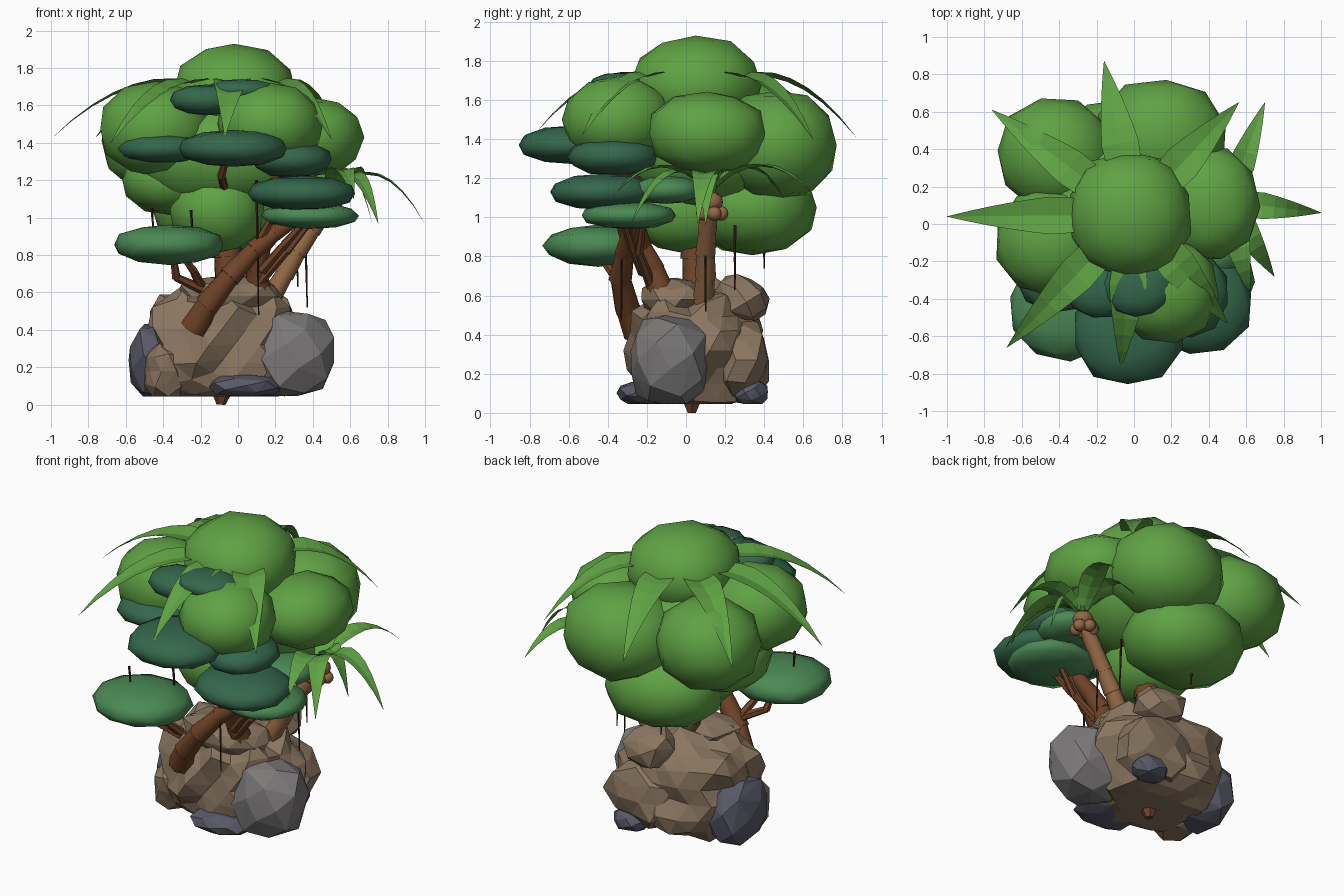
import bpy, bmesh, math, random
from mathutils import Vector, Matrix, noise

if "Cube" in bpy.data.objects:
    bpy.data.objects.remove(bpy.data.objects["Cube"])

random.seed(4)


def mat(name, r, g, b):
    m = bpy.data.materials.new(name)
    m.diffuse_color = (r, g, b, 1)
    m.use_nodes = True
    m.node_tree.nodes["Principled BSDF"].inputs["Base Color"].default_value = m.diffuse_color
    return m


LEAF = mat("bright_leaf_green", .115, .36, .058)
MID = mat("mid_green", .07, .25, .09)
DARK = mat("dark_green", .035, .135, .072)
EARTH = mat("brown_rock", .255, .18, .118)
GREY = mat("grey_stone", .20, .19, .19)
SLATE = mat("slate_stone", .10, .10, .14)
BARK = mat("bark_brown", .165, .057, .022)
PALM = mat("palm_bark", .29, .14, .06)
VINE = mat("vine_brown", .045, .018, .01)


def finish(name, bm, material, smooth=False):
    me = bpy.data.meshes.new(name)
    bmesh.ops.recalc_face_normals(bm, faces=bm.faces)
    bm.to_mesh(me)
    bm.free()
    me.materials.append(material)
    ob = bpy.data.objects.new(name, me)
    bpy.context.collection.objects.link(ob)
    for p in me.polygons:
        p.use_smooth = smooth
    return ob


def blob(name, c, r, material, power=2.25):
    """Smooth foliage ball, slightly boxy and irregular, spun about z."""
    bm = bmesh.new()
    bmesh.ops.create_icosphere(bm, subdivisions=2, radius=1)
    spin = Matrix.Rotation(random.uniform(0, 6), 3, 'Z')
    for v in bm.verts:
        p = spin @ v.co
        p /= sum(abs(a) ** power for a in p) ** (1 / power)
        p *= random.uniform(1.0, 1.05)
        v.co = Vector([c[i] + p[i] * r[i] for i in range(3)])
    return finish(name, bm, material, True)


def rock(name, c, r, material, sub, rough, power=2.6, floor=.045):
    """Faceted rock: boxy rough ellipsoid with cut-off bottom; sub 0 = chunky convex boulder."""
    bm = bmesh.new()
    if sub:
        bmesh.ops.create_icosphere(bm, subdivisions=sub, radius=1)
    else:
        n = 30
        for i in range(n):
            z, a = 1 - (2 * i + 1) / n, i * 2.4
            s = math.sqrt(1 - z * z)
            bm.verts.new((s * math.cos(a), s * math.sin(a), z))
    spin = Matrix.Rotation(random.uniform(0, 6), 3, 'Z')
    for v in bm.verts:
        p = spin @ v.co
        p /= sum(abs(a) ** power for a in p) ** (1 / power)
        p *= 1 + rough * (random.uniform(-.6, .6) + noise.noise(p * 2.2 + Vector(c)))
        q = Vector([c[i] + p[i] * r[i] for i in range(3)])
        q.z = max(q.z, floor)
        v.co = q
    if not sub:
        res = bmesh.ops.convex_hull(bm, input=bm.verts)
        bmesh.ops.delete(bm, geom=[v for v in bm.verts if not v.link_faces], context='VERTS')
    return finish(name, bm, material)


def limb(name, pts, r0, r1, material, sides=8):
    """Trunk or branch made of stacked, overlapping tapered segments."""
    bm = bmesh.new()
    pts = [Vector(p) for p in pts]
    n = len(pts) - 1
    for i in range(n):
        a, b = pts[i], pts[i + 1]
        d = b - a
        ra = r0 + (r1 - r0) * i / n
        rb = r0 + (r1 - r0) * (i + 1) / n
        m = Matrix.Translation((a + b) / 2) @ d.to_track_quat('Z', 'Y').to_matrix().to_4x4()
        bmesh.ops.create_cone(bm, cap_ends=True, segments=sides, radius1=ra * 1.08,
                              radius2=rb * .95, depth=d.length + ra * .4, matrix=m)
    ob = finish(name, bm, material, True)
    ob.data.set_sharp_from_angle(angle=math.radians(50))
    return ob


def frond(name, base, tip, rise, width):
    """Arched, pointed leaf with a shallow V fold along the middle."""
    bm = bmesh.new()
    a, t = Vector(base), Vector(tip)
    c = a.lerp(t, .5)
    c.z = max(a.z, t.z) + rise
    side = (t - a).cross(Vector((0, 0, 1))).normalized()
    rows, n = [], 8
    for i in range(n + 1):
        u = i / n
        p = a * (1 - u) ** 2 + c * 2 * u * (1 - u) + t * u * u
        w = width * min(1, .35 + 2.0 * u) * (1 - u ** 1.8) + .001
        up = Vector((0, 0, w * .22))
        rows.append([bm.verts.new(p - side * w + up), bm.verts.new(p),
                     bm.verts.new(p + side * w + up)])
    for r, s in zip(rows, rows[1:]):
        for k in (0, 1):
            bm.faces.new((r[k], r[k + 1], s[k + 1], s[k]))
    return finish(name, bm, LEAF)


# Rocky base
rock("rock_mound", (-.08, .06, .32), (.41, .33, .33), EARTH, 3, .17, 2.5)
rock("rock_back_ledge", (.05, .28, .58), (.16, .13, .12), EARTH, 0, .15)
rock("rock_back_lump", (.08, .28, .27), (.24, .15, .2), EARTH, 2, .2)
rock("rock_left_lump", (-.38, -.08, .18), (.13, .16, .15), EARTH, 2, .2)
rock("rock_top_lump", (-.05, -.05, .58), (.27, .17, .11), EARTH, 2, .15)
rock("grey_boulder", (.295, -.09, .265), (.215, .2, .23), GREY, 0, .07, 2.8)
rock("slate_boulder", (-.43, .10, .23), (.155, .21, .21), SLATE, 0, .07, 2.6)
rock("slate_front_slab", (.04, -.21, .1), (.19, .14, .06), SLATE, 0, .06, 3)
rock("slate_back_stone", (.16, .33, .1), (.11, .09, .07), SLATE, 0, .08)
rock("slate_chip", (.25, .08, .44), (.06, .04, .05), SLATE, 0, .08)
limb("root_tip", [(-.08, .03, .14), (-.09, .03, .0)], .10, .025, BARK, 6).location.z = .02

# Trunks and branches
limb("main_trunk", [(-.04, .06, .6), (-.06, .05, .8), (-.06, .06, 1.0), (-.05, .08, 1.25)], .08, .06, BARK)
limb("front_trunk", [(-.23, -.25, .42), (-.16, -.30, .54), (-.04, -.335, .69), (.09, -.31, .83),
                     (.2, -.29, .92), (.32, -.28, 1.0)], .07, .035, BARK)
limb("middle_trunk", [(.11, -.12, .6), (.10, -.17, .74), (.13, -.23, .86), (.24, -.26, .98)], .065, .045, BARK)
twigs = [[(-.2, -.30, .62), (-.33, -.35, .68), (-.35, -.42, .82)],
         [(.13, -.22, .72), (.25, -.28, .86), (.36, -.32, .98)],
         [(.12, -.18, .66), (.26, -.24, .82), (.38, -.22, .97)],
         [(.1, -.3, .85), (.17, -.34, .98), (.28, -.4, 1.1)],
         [(-.2, -.30, .64), (-.24, -.38, .72), (-.30, -.44, .8)],
         [(-.05, -.1, 1.1), (-.09, -.36, 1.22), (-.06, -.46, 1.33)],
         [(.0, -.1, 1.1), (.2, -.26, 1.2), (.3, -.36, 1.3)]]
for i, p in enumerate(twigs):
    limb(f"branch_{i + 1}", p, .026, .017, BARK, 6)

# Leaning palm with nuts
limb("palm_trunk", [(.18, .09, .58), (.25, .1, .7), (.32, .1, .82), (.4, .11, .94),
                    (.47, .12, 1.04), (.5, .12, 1.12)], .052, .042, PALM)
for i in range(5):
    a = i * math.tau / 5 + .3
    blob(f"palm_nut_{i + 1}", (.49 + .05 * math.cos(a), .13 + .05 * math.sin(a), 1.02),
         (.037, .037, .037), PALM, 2)
blob("palm_head", (.5, .13, 1.08), (.06, .06, .05), PALM, 2)

# Bright canopy clumps: centre, radii
canopy = [((-.02, .05, 1.68), (.325, .33, .24)), ((-.44, -.09, 1.475), (.295, .285, .245)),
          ((-.42, .37, 1.41), (.305, .295, .265)), ((.14, .46, 1.37), (.345, .31, .275)),
          ((.40, .11, 1.43), (.265, .30, .205)), ((.17, -.35, 1.50), (.275, .275, .215)),
          ((-.09, .34, 1.05), (.36, .32, .24)), ((-.11, .0, 1.04), (.25, .28, .22)),
          ((-.08, .1, 1.34), (.52, .42, .30)), ((-.34, .12, 1.2), (.28, .3, .18))]
for i, (c, r) in enumerate(canopy):
    blob(f"canopy_clump_{i + 1}", c, r, LEAF)

# Flat layered foliage pads at the front
pads = [((-.37, -.45, .855), (.295, .275, .103), MID), ((.385, -.29, 1.01), (.255, .24, .068), MID),
        ((.42, -.1, 1.14), (.17, .18, .07), MID), ((-.03, -.57, 1.37), (.29, .285, .097), DARK),
        ((-.40, -.22, 1.37), (.24, .25, .08), DARK), ((.29, -.37, 1.31), (.21, .23, .095), DARK),
        ((.34, -.42, 1.13), (.285, .275, .09), DARK), ((-.17, -.34, 1.63), (.19, .16, .08), DARK),
        ((.02, -.33, 1.68), (.19, .16, .06), DARK)]
for i, (c, r, m) in enumerate(pads):
    blob(f"foliage_pad_{i + 1}", c, r, m, 2.2)

# Upper crown fronds
tips = [(-1, .04, 1.42), (-.76, .61, 1.43), (-.16, .87, 1.41), (.56, .65, 1.4),
        (.5, -.53, 1.42), (-.07, -.77, 1.43), (-.68, -.66, 1.4)]
for i, t in enumerate(tips):
    d = Vector((t[0], t[1] - .05, 0)).normalized() * .12
    frond(f"crown_frond_{i + 1}", (d.x, .05 + d.y, 1.68), t, .16, .12)

# Lower palm fronds
tips = [(1, .06, .965), (.75, -.28, .97), (.62, -.38, 1.1), (.7, .65, 1.12), (.72, .1, .96), (.4, .5, 1.1)]
for i, t in enumerate(tips):
    frond(f"palm_frond_{i + 1}", (.5, .12, 1.12), t, .28, .085)

# Hanging vines: x, y, bottom, top
vines = [(.11, -.33, .48, 1.2), (.37, .1, .52, .97), (.32, .25, .63, .96), (-.1, .4, .74, .95),
         (-.45, -.45, .9, 1.05), (-.24, -.3, .85, 1.04)]
for i, (x, y, lo, hi) in enumerate(vines):
    limb(f"vine_{i + 1}", [(x - .012, y, hi), (x - .006, y, (lo + hi) / 2), (x, y, lo)], .008, .004, VINE, 5)
